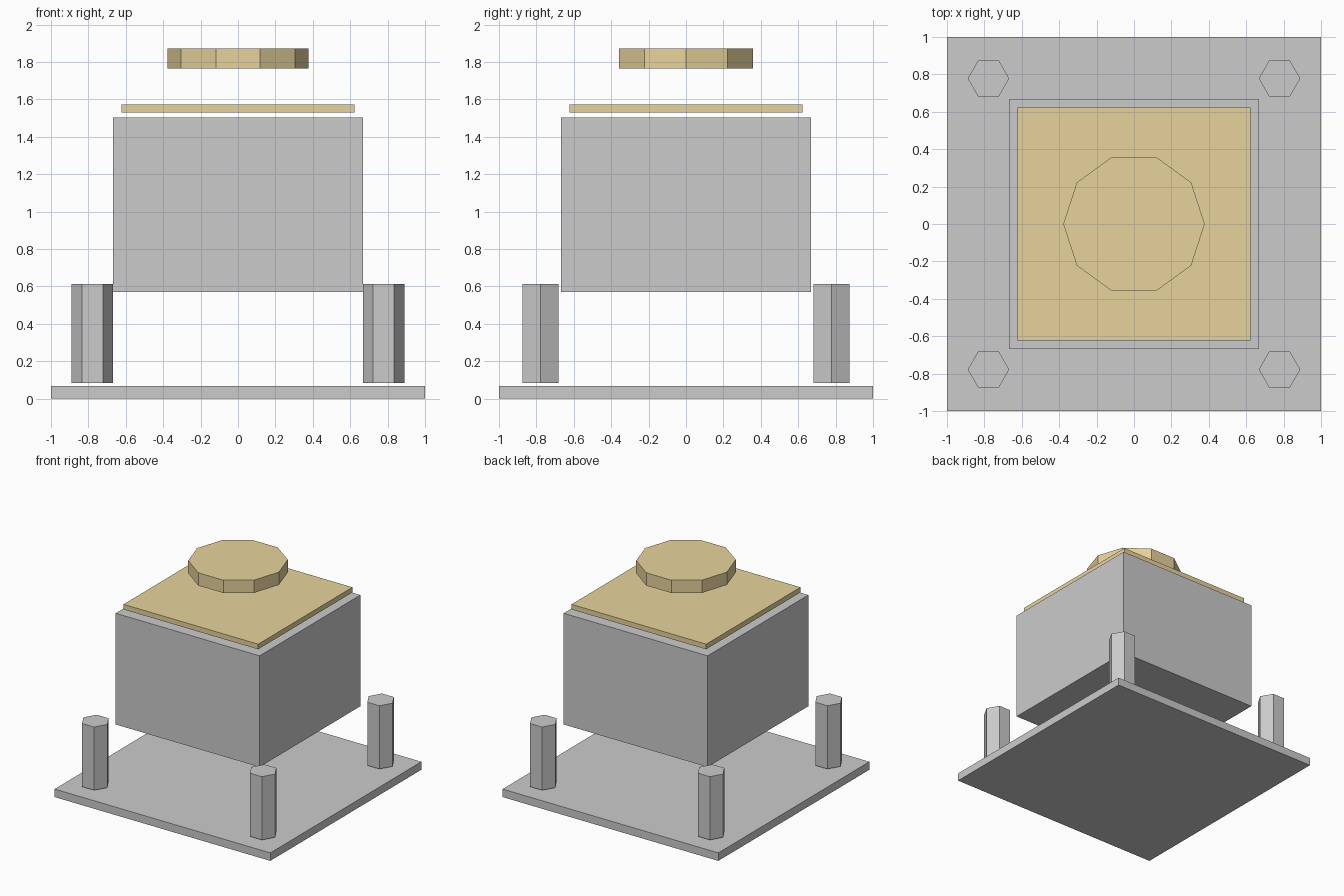
import bpy

if "Cube" in bpy.data.objects:
    bpy.data.objects.remove(bpy.data.objects["Cube"])

gold = bpy.data.materials.new("gold")
gold.diffuse_color = (0.8, 0.65, 0.33, 1)
gold.use_nodes = True
gold.node_tree.nodes["Principled BSDF"].inputs["Base Color"].default_value = gold.diffuse_color


def finish(name, mat):
    ob = bpy.context.object
    ob.name = name
    if mat:
        ob.data.materials.append(mat)


def slab(name, half, z0, z1, mat=None):
    bpy.ops.mesh.primitive_cube_add(size=1, location=(0, 0, (z0 + z1) / 2))
    bpy.context.object.scale = (2 * half, 2 * half, z1 - z0)
    bpy.ops.object.transform_apply(location=False, rotation=False, scale=True)
    finish(name, mat)


def prism(name, sides, radius, x, y, z0, z1, mat=None):
    # rotated a quarter turn so that corners point along x
    bpy.ops.mesh.primitive_cylinder_add(
        vertices=sides, radius=radius, depth=z1 - z0,
        location=(x, y, (z0 + z1) / 2), rotation=(0, 0, 1.5707963))
    finish(name, mat)


# Base plate and main block
slab("base_plate", 1.0, 0, 0.067)
slab("main_block", 0.667, 0.57, 1.502)

# Gold top plate and round cap
slab("top_plate", 0.624, 1.529, 1.572, gold)
prism("round_cap", 10, 0.378, 0, 0, 1.764, 1.871, gold)

# Four hexagonal corner posts
for xn, sx in (("left", -1), ("right", 1)):
    for yn, sy in (("front", -1), ("back", 1)):
        prism(f"{yn}_{xn}_post", 6, 0.111, sx * 0.778, sy * 0.778, 0.083, 0.613)
